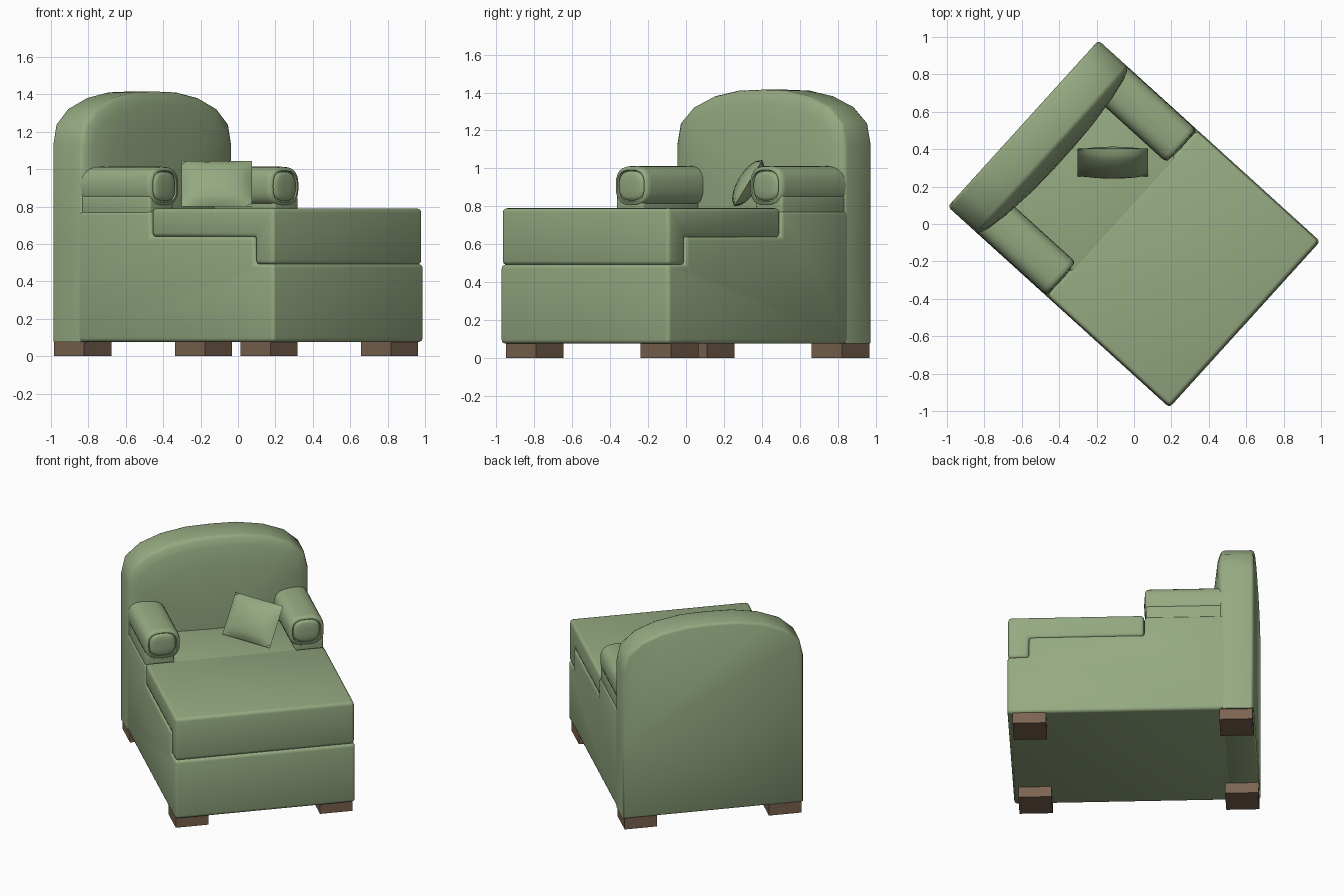
import bpy, bmesh, math
from mathutils import Matrix, Vector

if "Cube" in bpy.data.objects:
    bpy.data.objects.remove(bpy.data.objects["Cube"])

TURN = Matrix.Rotation(math.radians(47.8), 4, 'Z')  # whole chair is turned


def material(name, rgb):
    m = bpy.data.materials.new(name)
    m.diffuse_color = (*rgb, 1)
    m.use_nodes = True
    m.node_tree.nodes["Principled BSDF"].inputs["Base Color"].default_value = m.diffuse_color
    return m


GREEN = material("green_fabric", (0.30, 0.40, 0.22))
BROWN = material("brown_wood", (0.20, 0.125, 0.08))


def finish(name, bm, mat=GREEN, bevel=0, matrix=TURN, angle=50):
    bmesh.ops.recalc_face_normals(bm, faces=bm.faces)
    me = bpy.data.meshes.new(name)
    bm.to_mesh(me)
    bm.free()
    me.transform(matrix)
    ob = bpy.data.objects.new(name, me)
    bpy.context.collection.objects.link(ob)
    me.materials.append(mat)
    bpy.ops.object.select_all(action='DESELECT')
    bpy.context.view_layer.objects.active = ob
    ob.select_set(True)
    if bevel:
        b = ob.modifiers.new("bevel", 'BEVEL')
        b.width, b.segments = bevel, 3
        bpy.ops.object.modifier_apply(modifier="bevel")
    if angle:
        bpy.ops.object.shade_smooth_by_angle(angle=math.radians(angle))
    return ob


def loft(name, rings, **kw):
    """Skin a list of equal-length point loops and cap both ends."""
    bm = bmesh.new()
    loops = [[bm.verts.new(p) for p in r] for r in rings]
    n = len(loops[0])
    for a, b in zip(loops, loops[1:]):
        for i in range(n):
            j = (i + 1) % n
            bm.faces.new((a[i], a[j], b[j], b[i]))
    bm.faces.new(loops[0])
    bm.faces.new(loops[-1])
    return finish(name, bm, **kw)


def side_profile(name, pts, half, **kw):
    return loft(name, [[(x, y, z) for y, z in pts] for x in (-half, half)], **kw)


def box(name, x0, x1, y0, y1, z0, z1, **kw):
    return loft(name, [[(x0, y0, z), (x1, y0, z), (x1, y1, z), (x0, y1, z)]
                       for z in (z0, z1)], **kw)


# Base, stepped where the cushion drops over the front
side_profile("base", [(-.80, .075), (-.80, .493), (-.66, .493), (-.66, .64),
                      (.09, .64), (.09, .775), (.62, .775), (.62, .075)],
             .60, bevel=.022)

# Cushion: wide front with lip, and a middle part between the arms
side_profile("seat_cushion", [(-.795, .49), (-.795, .79), (.088, .79), (.088, .637),
                              (-.66, .637), (-.66, .49)], .595, bevel=.022)
box("seat_cushion_middle", -.41, .41, -.05, .60, .60, .788, bevel=.012)

# Arched back with a softly bulging front
half = [(.60, .075), (.60, .60), (.60, 1.13), (.575, 1.24), (.48, 1.325),
        (.34, 1.38), (.17, 1.41)]
arch = half + [(0, 1.415)] + [(-x, z) for x, z in reversed(half)]
rings = []
for y, s in ((.80, .975), (.793, .992), (.78, 1), (.605, 1), (.59, .993), (.577, .97),
             (.56, .90), (.54, .72), (.52, .40), (.514, .12)):
    k = 1 if s > .96 else 0
    zc = .75
    rings.append([(x * s, y, max(.075, zc + (z - zc) * s)) for x, z in arch])
loft("back", rings)


# Rolled arms with a padded end panel, on a narrow neck
def rounded(cx, cz, rx, rz, y, n=24):
    out = []
    for i in range(n):
        a = 2 * math.pi * i / n
        c, s = math.cos(a), math.sin(a)
        out.append((cx + rx * math.copysign(abs(c) ** .72, c), y,
                    cz + rz * math.copysign(abs(s) ** .72, s)))
    return out


for side, tag in ((-1, "left"), (1, "right")):
    cx, cz = side * .479, .907
    loft(f"{tag}_arm_roll",
         [rounded(cx, cz, .119 * s, .106 * s, y) for y, s in
          ((.62, 1), (.125, 1), (.105, .97), (.095, .90), (.094, .80),
           (.104, .77), (.104, .74), (.094, .70), (.088, .55), (.086, .25))])
    xs = sorted((side * .40, side * .592))
    box(f"{tag}_arm_neck", *xs, .10, .60, .74, .86, bevel=.015)

# Block feet
for x, sx in ((-.48, "left"), (.48, "right")):
    for y, sy in ((-.658, "front"), (.685, "back")):
        box(f"{sy}_{sx}_foot", x - .108, x + .108, y - .108, y + .108, 0, .08,
            mat=BROWN, angle=0)

# Throw pillow leaning back
N = 12
bm = bmesh.new()
for sign in (-1, 1):
    grid = bmesh.ops.create_grid(bm, x_segments=N, y_segments=N, size=1)
    for v in grid["verts"]:
        u, w = v.co.x, v.co.y
        puff = max(0, (1 - u * u) * (1 - w * w)) ** .6
        v.co = Vector((u * .188, w * .143, sign * .055 * puff))
bmesh.ops.remove_doubles(bm, verts=bm.verts, dist=.0005)
lean = Matrix.Translation((-.113, .328, .922)) @ Matrix.Rotation(math.radians(58.5), 4, 'X')
finish("throw_pillow", bm, matrix=lean)
